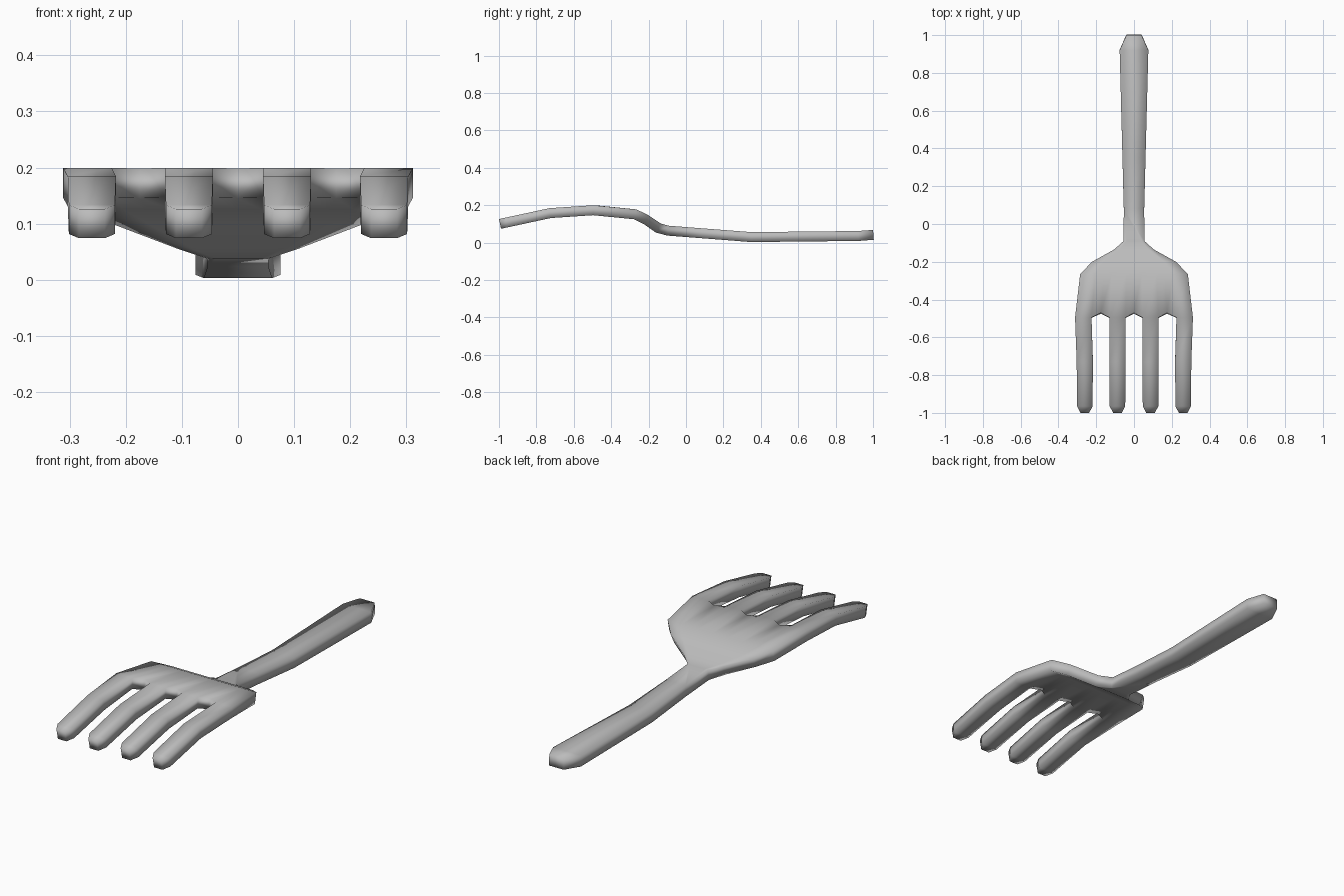
import bpy
import bmesh

cube = bpy.data.objects.get("Cube")
if cube:
    bpy.data.objects.remove(cube, do_unlink=True)

THICKNESS = 0.053

# Side profile of the upper surface: (y, z)
SPINE = [(-1.0, 0.126), (-0.73, 0.184), (-0.49, 0.2), (-0.27, 0.18),
         (-0.2, 0.146), (-0.14, 0.103), (-0.09, 0.09), (0.35, 0.056),
         (0.92, 0.062), (1.0, 0.068)]


def height(y):
    for (y0, z0), (y1, z1) in zip(SPINE, SPINE[1:]):
        if y <= y1:
            return z0 + (z1 - z0) * (y - y0) / (y1 - y0)
    return SPINE[-1][1]


bm = bmesh.new()


def row(xs, ys):
    return [bm.verts.new((x, y, height(y))) for x, y in zip(xs, ys)]


def bridge(front, back):
    for i in range(len(front) - 1):
        bm.faces.new((front[i], front[i + 1], back[i + 1], back[i]))


# Front edge of the palm: tine roots with a shallow notch between each pair
half = [0.045, 0.13, 0.175, 0.225, 0.312]
edge_x = [-x for x in reversed(half)] + [0] + half
edge_y = [-0.47 if i in (2, 5, 8) else -0.495 for i in range(len(edge_x))]
edge = row(edge_x, edge_y)

# Palm narrowing to the neck
last = edge
for y, width in [(-0.265, 0.285), (-0.2, 0.222), (-0.135, 0.105), (-0.09, 0.055)]:
    ring = row([x * width / half[-1] for x in edge_x], [y] * len(edge_x))
    bridge(last, ring)
    last = ring

# Handle, flaring toward a chamfered end
first = row([-0.054, 0.054], [0.08, 0.08])
bm.faces.new(last + first[::-1])
last = first
for y, width in [(0.35, 0.061), (0.92, 0.076), (1.0, 0.04)]:
    ring = row([-width, width], [y, y])
    bridge(last, ring)
    last = ring

# Four tines with chamfered tips
for i in (0, 3, 6, 9):
    last = edge[i:i + 2]
    middle = (last[0].co.x + last[1].co.x) / 2
    for y, width in [(-0.73, 0.043), (-0.965, 0.041), (-1.0, 0.023)]:
        centre = middle * (0.97 if abs(middle) > 0.2 else 1)
        ring = row([centre - width, centre + width], [y, y])
        bridge(ring, last)
        last = ring

mesh = bpy.data.meshes.new("fork")
bm.to_mesh(mesh)
bm.free()
fork = bpy.data.objects.new("fork", mesh)
bpy.context.collection.objects.link(fork)

# Thicken the sheet downward and shade it softly
solid = fork.modifiers.new("thickness", 'SOLIDIFY')
solid.thickness = THICKNESS
solid.offset = -1
solid.use_even_offset = True
mesh.shade_smooth()

metal = bpy.data.materials.new("grey metal")
metal.use_nodes = True
colour = (0.5, 0.5, 0.5, 1)
metal.diffuse_color = colour
metal.node_tree.nodes["Principled BSDF"].inputs["Base Color"].default_value = colour
mesh.materials.append(metal)
